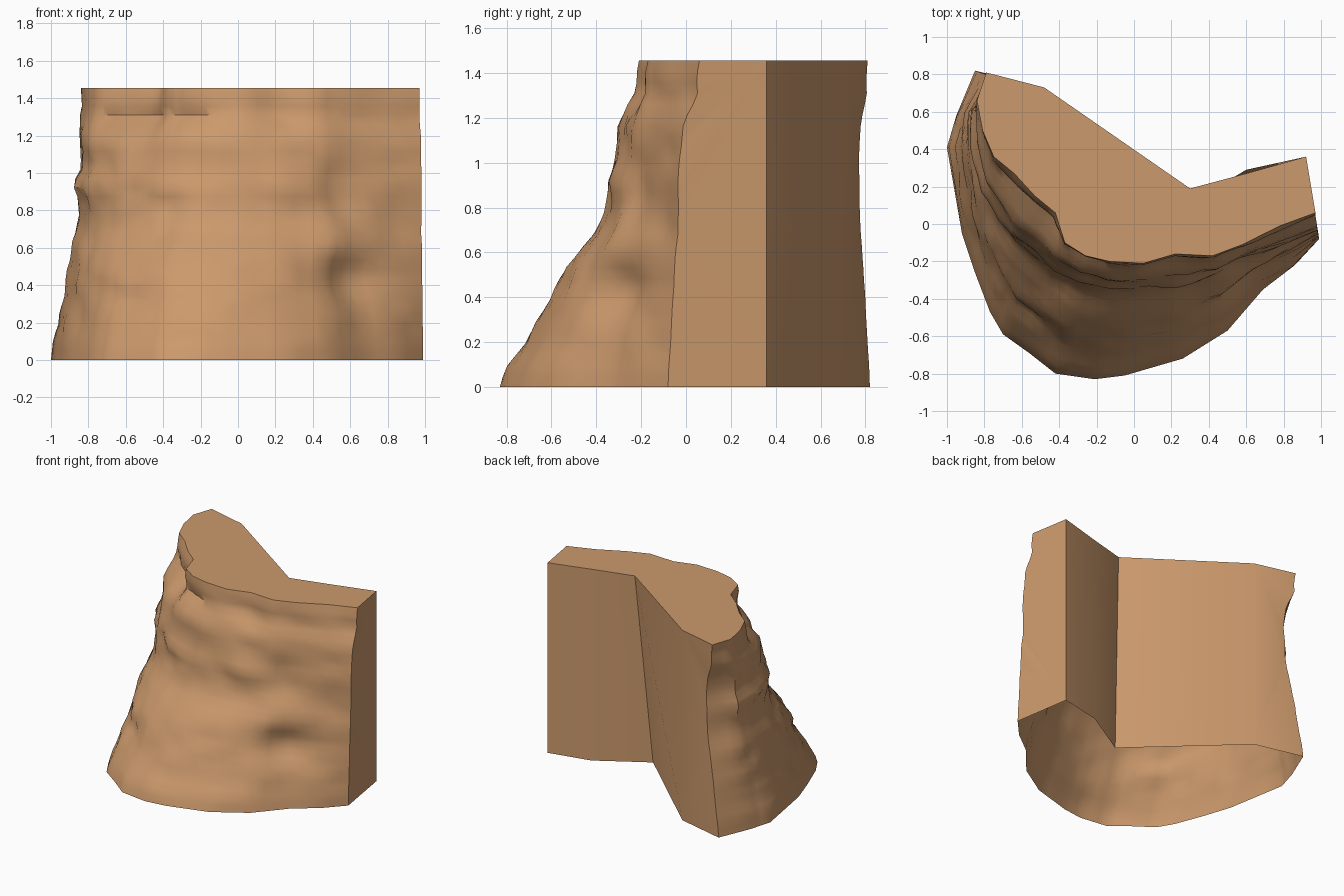
import bpy, bmesh, math
from mathutils import Vector, noise

if "Cube" in bpy.data.objects:
    bpy.data.objects.remove(bpy.data.objects["Cube"])

HEIGHT = 1.455
SUBDIV = 3      # columns per outline segment
ROWS = 30

# Rock outlines from the right end, round the front, to the back left corner
foot = [(.99, -.08), (.86, -.22), (.69, -.35), (.5, -.57), (.26, -.72), (-.05, -.81),
        (-.21, -.83), (-.42, -.8), (-.56, -.69), (-.7, -.59), (-.77, -.47), (-.85, -.26),
        (-.92, -.05), (-1, .41), (-.95, .58), (-.85, .82)]
shoulder = [(.98, -.03), (.82, -.09), (.6, -.18), (.45, -.26), (.22, -.3), (.03, -.32),
            (-.15, -.31), (-.29, -.27), (-.42, -.21), (-.53, -.13), (-.63, -.05), (-.71, .06),
            (-.78, .2), (-.83, .42), (-.83, .6), (-.71, .77)]
crest = [(.97, .06), (.78, -.01), (.58, -.11), (.42, -.17), (.22, -.16), (.05, -.21),
         (-.13, -.2), (-.26, -.17), (-.37, -.1), (-.42, .06), (-.53, .15), (-.64, .27),
         (-.75, .36), (-.81, .5), (-.84, .66), (-.79, .81)]

# Back wall corners, as foot and top points
back = [((-.48, .73), (-.48, .73)), ((.23, .07), (.3, .19)),
        ((.6, .29), (.6, .27)), ((.92, .36), (.92, .36))]

# Slope profile: height against blend (0 foot, 1 shoulder, 2 crest)
slope = [(0, 0), (.08, .05), (.2, .23), (.4, .43), (.6, .68), (.7, .85), (.8, .92),
         (.92, .9), (1, 1), (1.18, 1.22), (1.24, 1.55), (1.3, 1.9), (1.38, 1.85), (HEIGHT, 2)]

# Hollows and ledges: x, z, width, height, depth (negative pushes out)
hollows = [(.62, .42, .2, .1, .07), (.52, .91, .12, .13, .05), (-.25, 1.32, .2, .06, .02),
           (.05, .93, .1, .05, .03), (-.6, .32, .12, .06, .04), (-.6, .9, .12, .06, .03),
           (.55, .66, .2, .08, -.03), (-.86, .94, .1, .06, -.04), (-.88, .63, .1, .08, -.02)]


def blend_at(z):
    for (z0, b0), (z1, b1) in zip(slope, slope[1:]):
        if z <= z1:
            return b0 + (b1 - b0) * (z - z0) / (z1 - z0)
    return slope[-1][1]


def along(outline, u):
    """Point at parameter u on an outline."""
    i = min(int(u), len(outline) - 2)
    return Vector(outline[i]).lerp(Vector(outline[i + 1]), u - i)


def rock_point(u, z):
    b = blend_at(z)
    low, high, t = (foot, shoulder, b) if b <= 1 else (shoulder, crest, b - 1)
    p = along(low, u).lerp(along(high, u), t)
    # Push direction follows the broad curve of the foot
    last = len(foot) - 1
    tangent = along(foot, min(u + 1, last)) - along(foot, max(u - 1, 0))
    out = Vector((tangent.y, -tangent.x)).normalized()
    if out.dot(p - Vector((.1, .4))) < 0:
        out = -out
    # Roughness fades at the cut ends and at the flat top and foot
    fade = min(1, z / .2, (HEIGHT - z) / .12) * min(1, .25 + min(u, last - u) / 1.5)
    q = Vector((p.x * 3, p.y * 3, z * 5))
    bump = .02 * noise.noise(q) + .016 * noise.noise(q * 2.3)
    for hx, hz, w, h, depth in hollows:
        bump -= depth * math.exp(-((p.x - hx) / w) ** 2 - ((z - hz) / h) ** 2)
    p = p + out * bump * max(fade, 0)
    return p.x, p.y, z


def build_cliff():
    bm = bmesh.new()
    count = (len(foot) - 1) * SUBDIV
    columns = [[bm.verts.new(rock_point(c / SUBDIV, HEIGHT * r / ROWS))
                for r in range(ROWS + 1)] for c in range(count + 1)]
    # Rough rock face
    for a, b in zip(columns, columns[1:]):
        for r in range(ROWS):
            bm.faces.new((a[r], a[r + 1], b[r + 1], b[r]))
    # Flat cut walls at the ends and back
    walls = [[bm.verts.new((*low, 0)), bm.verts.new((*high, HEIGHT))] for low, high in back]
    chain = [columns[-1]] + walls + [columns[0]]
    for a, b in zip(chain, chain[1:]):
        bm.faces.new(list(a) + list(reversed(b)))
    # Flat top, with the underside left open
    top = bm.faces.new([col[-1] for col in columns] + [w[-1] for w in walls])
    bmesh.ops.recalc_face_normals(bm, faces=bm.faces[:])
    if top.normal.z < 0:
        bmesh.ops.reverse_faces(bm, faces=bm.faces[:])
    bmesh.ops.triangulate(bm, faces=[f for f in bm.faces if len(f.verts) > 4])
    mesh = bpy.data.meshes.new("cliff")
    bm.to_mesh(mesh)
    bm.free()
    obj = bpy.data.objects.new("cliff", mesh)
    bpy.context.collection.objects.link(obj)
    return obj


# Sandstone colour
stone = bpy.data.materials.new("sandstone")
stone.use_nodes = True
colour = (.6, .32, .15, 1)
stone.diffuse_color = colour
shader = next(n for n in stone.node_tree.nodes if n.type == "BSDF_PRINCIPLED")
shader.inputs["Base Color"].default_value = colour
shader.inputs["Roughness"].default_value = .9

cliff = build_cliff()
cliff.data.materials.append(stone)
bpy.ops.object.select_all(action="DESELECT")
cliff.select_set(True)
bpy.context.view_layer.objects.active = cliff
bpy.ops.object.shade_smooth_by_angle(angle=math.radians(40))
